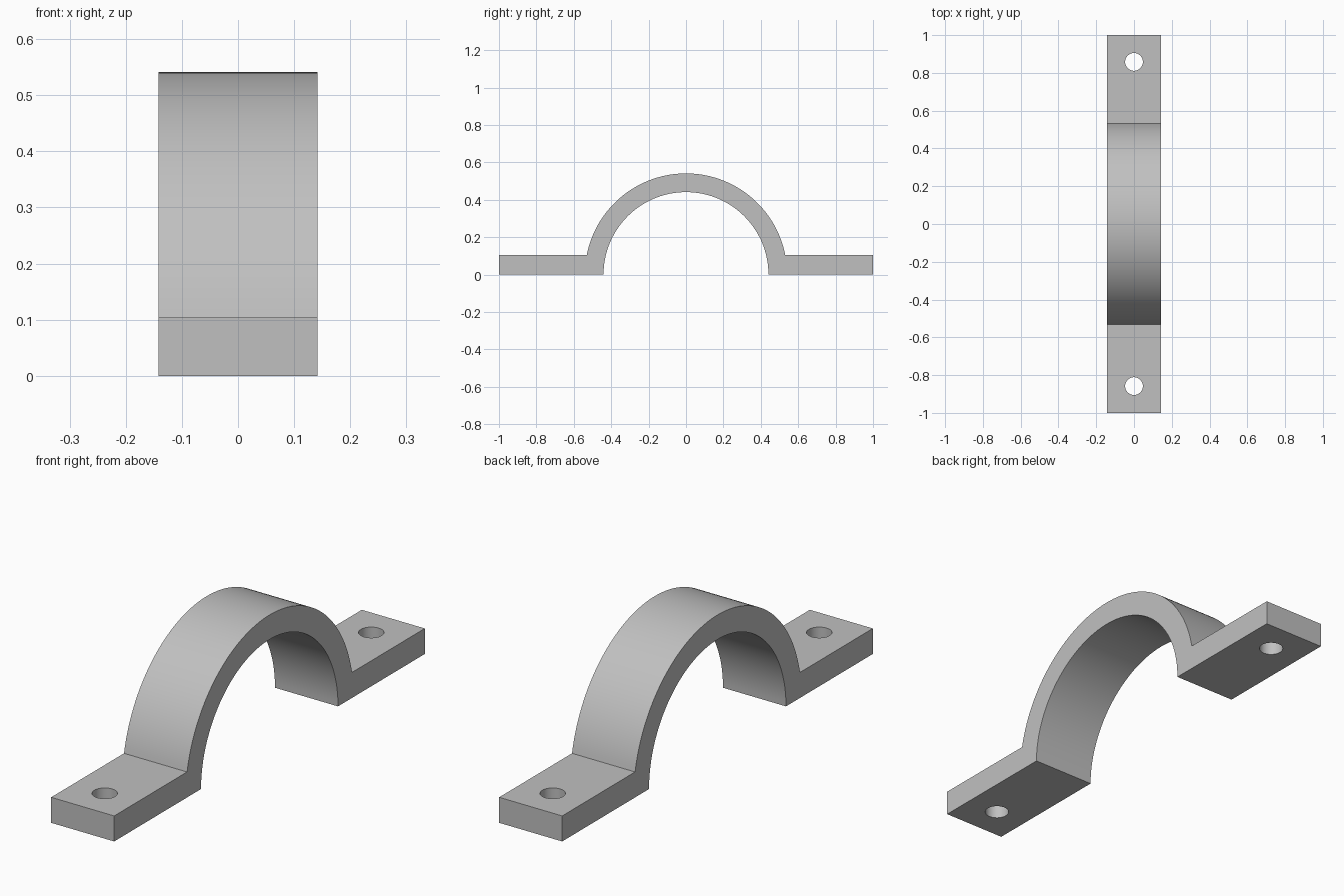
import bpy, bmesh, math

cube = bpy.data.objects.get("Cube")
if cube:
    bpy.data.objects.remove(cube, do_unlink=True)

HALF_WIDTH = 0.142
THICK = 0.104
R_OUT, R_IN = 0.541, 0.441
HOLE_Y, HOLE_R = 0.858, 0.047
SEGMENTS = 72

grey = bpy.data.materials.new("plain grey")
grey.use_nodes = True
colour = (0.53, 0.53, 0.53, 1)
grey.diffuse_color = colour
grey.node_tree.nodes["Principled BSDF"].inputs["Base Color"].default_value = colour


def arc(radius, start, end):
    """Points (y, z) along an arc about the origin."""
    steps = [start + (end - start) * i / SEGMENTS for i in range(SEGMENTS + 1)]
    return [(radius * math.cos(a), radius * math.sin(a)) for a in steps]


# Clamp outline: flat feet joined by a half-round saddle
foot_angle = math.asin(THICK / R_OUT)
outline = [(1, 0), (1, THICK)]
outline += arc(R_OUT, foot_angle, math.pi - foot_angle)
outline += [(-1, THICK), (-1, 0)]
outline += arc(R_IN, math.pi, 0)

# Extrude the outline across the strap width
bm = bmesh.new()
face = bm.faces.new([bm.verts.new((-HALF_WIDTH, y, z)) for y, z in outline])
result = bmesh.ops.extrude_face_region(bm, geom=[face])
moved = [v for v in result["geom"] if isinstance(v, bmesh.types.BMVert)]
bmesh.ops.translate(bm, verts=moved, vec=(2 * HALF_WIDTH, 0, 0))
bmesh.ops.recalc_face_normals(bm, faces=bm.faces)
mesh = bpy.data.meshes.new("pipe_strap")
bm.to_mesh(mesh)
bm.free()
strap = bpy.data.objects.new("pipe_strap", mesh)
bpy.context.collection.objects.link(strap)
mesh.materials.append(grey)

# Screw hole through each foot
for side in (-1, 1):
    bpy.ops.mesh.primitive_cylinder_add(
        vertices=48, radius=HOLE_R, depth=THICK * 3,
        location=(0, side * HOLE_Y, THICK / 2))
    cutter = bpy.context.object
    cutter.name = "screw_hole_cutter"
    cutter.hide_render = True
    cutter.data.materials.append(grey)
    cut = strap.modifiers.new("screw_hole", 'BOOLEAN')
    cut.operation = 'DIFFERENCE'
    cut.solver = 'EXACT'
    cut.object = cutter
    bpy.ops.object.select_all(action='DESELECT')
    strap.select_set(True)
    bpy.context.view_layer.objects.active = strap
    bpy.ops.object.modifier_apply(modifier=cut.name)
    bpy.data.objects.remove(cutter, do_unlink=True)

# Smooth curved walls, crisp edges
bpy.ops.object.shade_smooth_by_angle(angle=math.radians(30))
